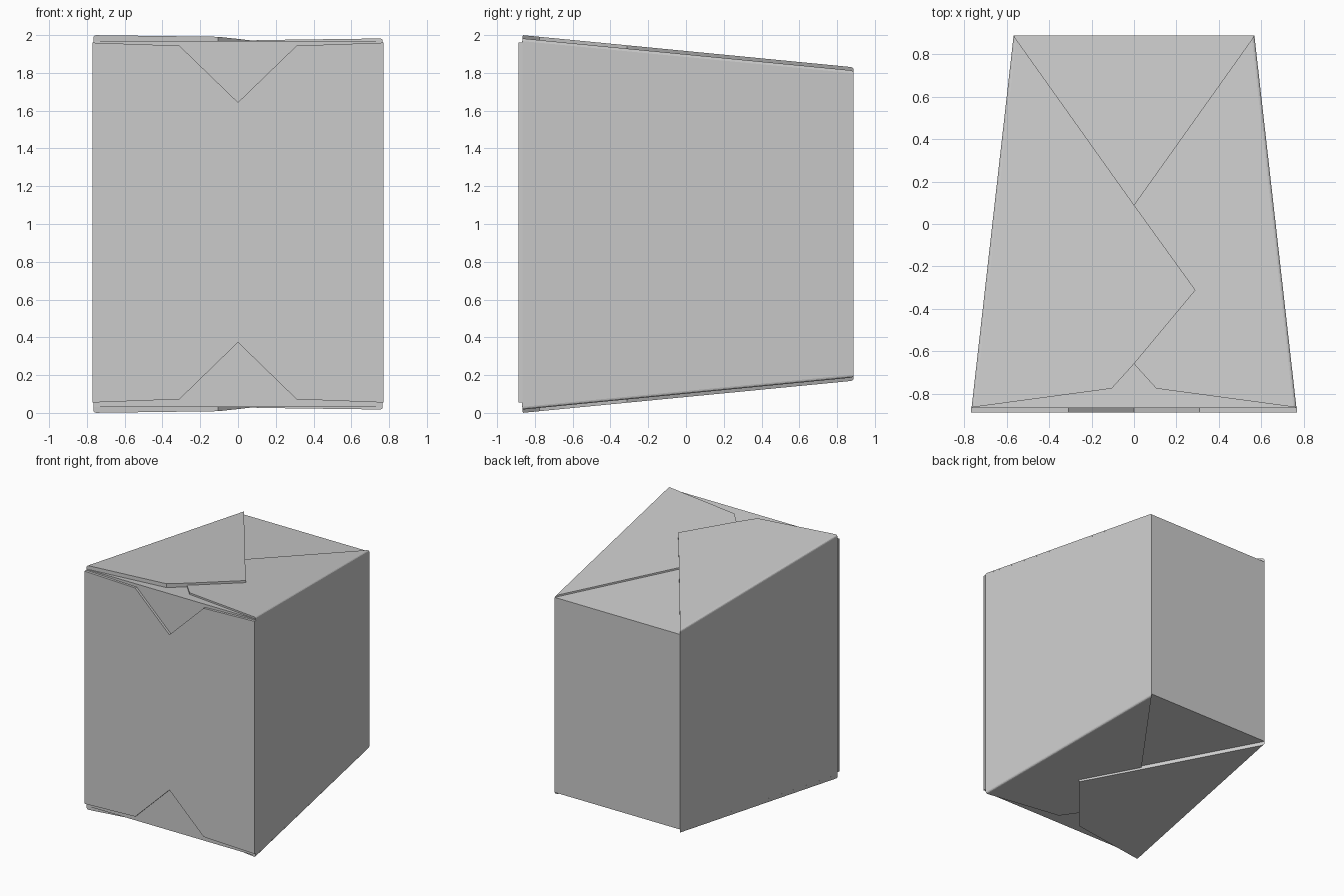
import bpy, bmesh

if "Cube" in bpy.data.objects:
    bpy.data.objects.remove(bpy.data.objects["Cube"])

T = 0.0175                                   # card thickness
FRONT, BACK = -0.868, 0.888
W_FRONT, W_BACK = 0.766, 0.568


def roof(y):
    """Height of the sloping top of the carton body."""
    return 1.965 - 0.097 * (y - FRONT)


def finish(name, bm):
    bmesh.ops.recalc_face_normals(bm, faces=bm.faces)
    mesh = bpy.data.meshes.new(name)
    bm.to_mesh(mesh)
    bm.free()
    obj = bpy.data.objects.new(name, mesh)
    bpy.context.collection.objects.link(obj)
    return obj


def panel(name, inner, outer, fold=None):
    """Sheet between two matching outlines; the outer edge 'fold' is rounded."""
    bm = bmesh.new()
    a = [bm.verts.new(p) for p in inner]
    b = [bm.verts.new(p) for p in outer]
    n = len(a)
    bm.faces.new(a)
    bm.faces.new(b)
    for i in range(n):
        j = (i + 1) % n
        bm.faces.new((a[i], a[j], b[j], b[i]))
    if fold is not None:
        edge = bm.edges.get((b[fold], b[(fold + 1) % n]))
        bmesh.ops.bevel(bm, geom=[edge], offset=0.014, segments=3,
                        profile=0.5, affect='EDGES')
    return finish(name, bm)


# tapered carton body, hollow with card walls
front = [(s * W_FRONT, FRONT, z) for s, z in
         ((-1, 2 - roof(FRONT)), (1, 2 - roof(FRONT)), (1, roof(FRONT)), (-1, roof(FRONT)))]
back = [(s * W_BACK, BACK, z) for s, z in
        ((-1, 2 - roof(BACK)), (1, 2 - roof(BACK)), (1, roof(BACK)), (-1, roof(BACK)))]
body = panel("carton_body", front, back)
wall = body.modifiers.new("card", 'SOLIDIFY')
wall.thickness = T
wall.offset = -1

# overlapping closure flaps on top and bottom; the left one lies outermost
flap = [(-W_BACK, BACK), (0, 0.09), (0.29, -0.312), (0, -0.66),
        (-0.105, -0.776), (-W_FRONT, FRONT + 0.003)]
for end, flip in (("top", False), ("bottom", True)):
    for side, sx, rise in (("left", 1, 2 * T), ("right", -1, T)):
        def lift(off):
            pts = [(sx * x, y, roof(y) + off) for x, y in flap]
            return [(x, y, 2 - z) for x, y, z in pts] if flip else pts
        panel(f"{end}_{side}_flap", lift(0), lift(rise), fold=5)

    # back and front tuck flaps lying below the closure flaps
    for name, outline in (
            ("back", [(-W_BACK, BACK), (W_BACK, BACK), (0, 0.02)]),
            ("front", [(-W_FRONT, FRONT), (W_FRONT, FRONT), (0.25, -0.55), (-0.25, -0.55)])):
        def level(off):
            pts = [(x, y, roof(y) + off) for x, y in outline]
            return [(x, y, 2 - z) for x, y, z in pts] if flip else pts
        panel(f"{end}_{name}_tuck", level(-0.01), level(0.004))

# pair of front flaps meeting on the centre line
door = [(0.77, 0.055), (0.31, 0.072), (0.001, 0.372),
        (0.001, 1.645), (0.31, 1.944), (0.77, 1.96)]
for side, sx in (("left", -1), ("right", 1)):
    panel(f"front_{side}_flap",
          [(sx * x, FRONT + 0.002, z) for x, z in door],
          [(sx * x, FRONT - 0.02, z) for x, z in door])
